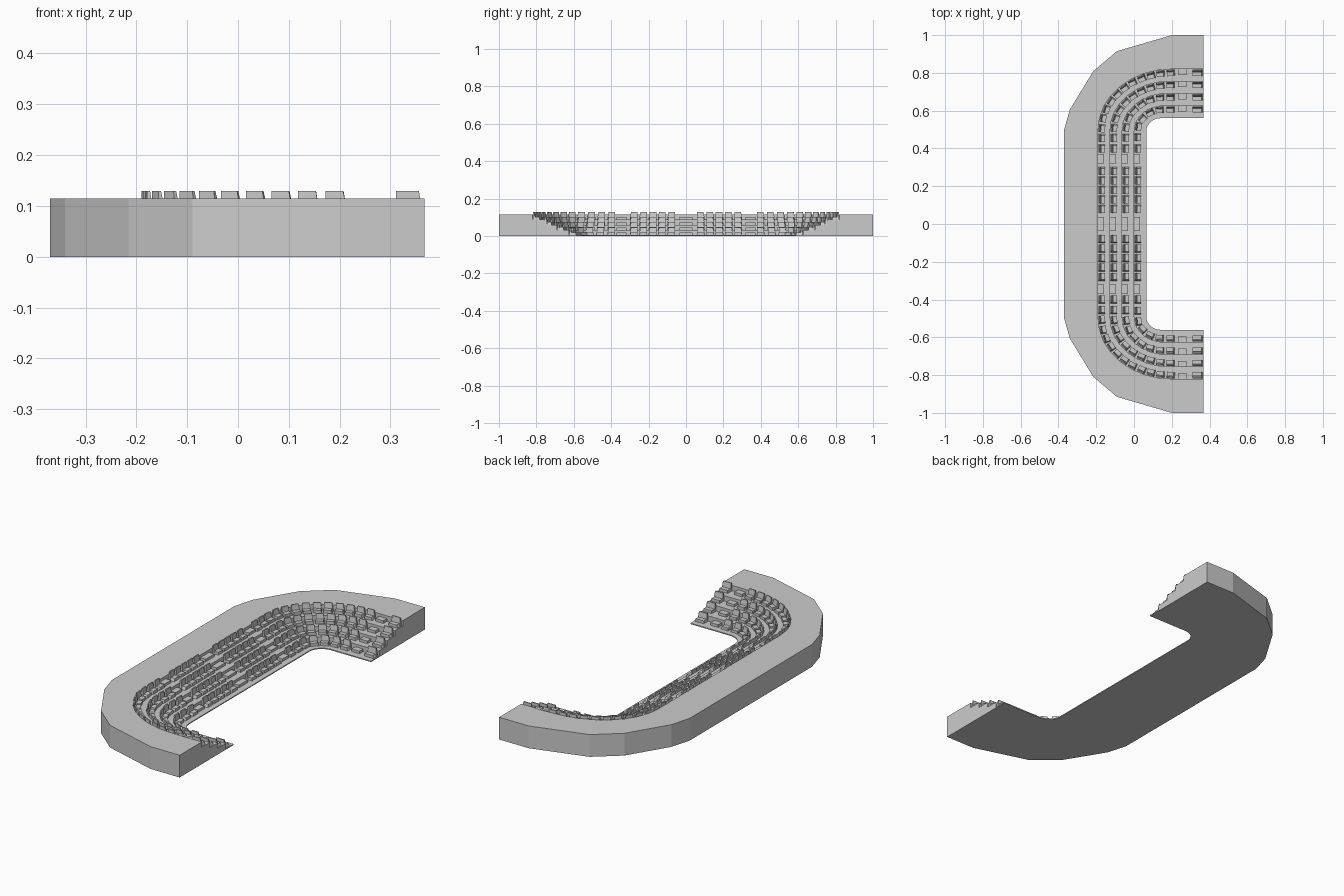
import bpy, bmesh, math
from mathutils import Vector

if "Cube" in bpy.data.objects:
    bpy.data.objects.remove(bpy.data.objects["Cube"])

ROWS, STEP, Z0 = 4, 0.0275, 0.005
END_X = 0.367


def material(name, v):
    m = bpy.data.materials.new(name)
    m.diffuse_color = (v, v, v, 1)
    m.use_nodes = True
    m.node_tree.nodes["Principled BSDF"].inputs["Base Color"].default_value = m.diffuse_color
    return m


concrete = material("light grey", 0.6)


def make(name, bm, mirror=False):
    bmesh.ops.recalc_face_normals(bm, faces=bm.faces)
    me = bpy.data.meshes.new(name)
    bm.to_mesh(me)
    bm.free()
    ob = bpy.data.objects.new(name, me)
    bpy.context.collection.objects.link(ob)
    me.materials.append(concrete)
    if mirror:
        mod = ob.modifiers.new("mirror", 'MIRROR')
        mod.use_axis = (False, True, False)
        mod.use_mirror_merge = False
    return ob


def lerp(a, b, t):
    return a + (b - a) * t


def half_path(t, n):
    """Half of a tier edge, from the arm end round the corner; t=0 inner, t=1 back."""
    cx, cy = lerp(0.14, 0.2, t), lerp(0.49, 0.5, t)
    rx, ry = lerp(0.075, 0.39, t), lerp(0.07, 0.32, t)
    pts = [Vector((END_X, cy + ry))]
    for i in range(n + 1):
        a = math.pi / 2 * (1 + i / n)
        pts.append(Vector((cx + rx * math.cos(a), cy + ry * math.sin(a))))
    return pts


def full(pts):
    return pts + [Vector((p.x, -p.y)) for p in reversed(pts)]


# Stepped stand body: rings of the cross-section bridged along the C shape
corner = [Vector(p) for p in ((0.2, 1), (-0.09, 0.915), (-0.215, 0.81), (-0.34, 0.605), (-0.37, 0.5))]
outer = [Vector((END_X, 1)), corner[0]]
for a, b in zip(corner, corner[1:]):
    outer += [(a + b) / 2, b]

section = [(half_path(0, 8), 0)]
for r in range(ROWS):
    z = Z0 + r * STEP
    section += [(half_path(r / ROWS, 8), z), (half_path((r + 1) / ROWS, 8), z)]
top = Z0 + ROWS * STEP
section += [(half_path(1, 8), top), (outer, top), (outer, 0)]

bm = bmesh.new()
rings = [[bm.verts.new((p.x, p.y, z)) for p in full(path)] for path, z in section]
for k, a in enumerate(rings):
    b = rings[(k + 1) % len(rings)]
    for i in range(len(a) - 1):
        bm.faces.new((a[i], a[i + 1], b[i + 1], b[i]))
for i in (0, -1):
    bm.faces.new([r[i] for r in rings])
make("stand_body", bm)


def block(bm, frame, u0, u1, v0, v1, z0, z1, side=0.0, front=0.0):
    """Box along the row (u), towards the pitch (v); top edge pulled in by side / front."""
    p, d = frame
    n = Vector((-d.y, d.x))
    vs = []
    for z, s, f in ((z0, 0, 0), (z1, side, front)):
        for u, v in ((u0 + s, v0), (u1, v0), (u1, v1 - f), (u0 + s, v1 - f)):
            q = p + d * u + n * v
            vs.append(bm.verts.new((q.x, q.y, z)))
    for f in ((3, 2, 1, 0), (4, 5, 6, 7), (0, 1, 5, 4), (1, 2, 6, 5), (2, 3, 7, 6), (3, 0, 4, 7)):
        bm.faces.new([vs[i] for i in f])


def frame_at(pts, s):
    """Position and direction at arc length s."""
    for a, b in zip(pts, pts[1:]):
        length = (b - a).length
        if s <= length or b is pts[-1]:
            d = (b - a).normalized()
            return a + d * s, d
        s -= length


seats, stairs = bmesh.new(), bmesh.new()
for r in range(ROWS):
    z = Z0 + r * STEP
    path = half_path((r + 1) / ROWS, 8)
    path.append(Vector((path[-1].x, 0)))
    total = sum((b - a).length for a, b in zip(path, path[1:]))
    # Seat positions: arm end, corner run, straight run
    start, stop = END_X - 0.193, total - 0.40
    count = round((stop - start) / 0.055)
    spots = [END_X - 0.337]
    spots += [lerp(start, stop, i / count) for i in range(count + 1)]
    spots += [total - y for y in (0.28, 0.23, 0.18, 0.13, 0.08)]
    for k, s in enumerate(spots):
        f = frame_at(path, s)
        w = 0.026 if k == 0 else 0.021
        block(seats, f, -w, w, 0.002, 0.014, z, z + 0.042, 0.007, 0.006)
        block(seats, f, -w, w, 0.014, 0.036, z, z + 0.015, 0.006)
    # Half-height aisle steps
    for s, u0, u1 in ((END_X - 0.255, -0.022, 0.022), (total - 0.345, -0.026, 0.026), (total, -0.036, 0)):
        block(stairs, frame_at(path, s), u0, u1, 0, 0.03, z, z + STEP / 2)
make("seats", seats, True)
make("aisle_steps", stairs, True)
